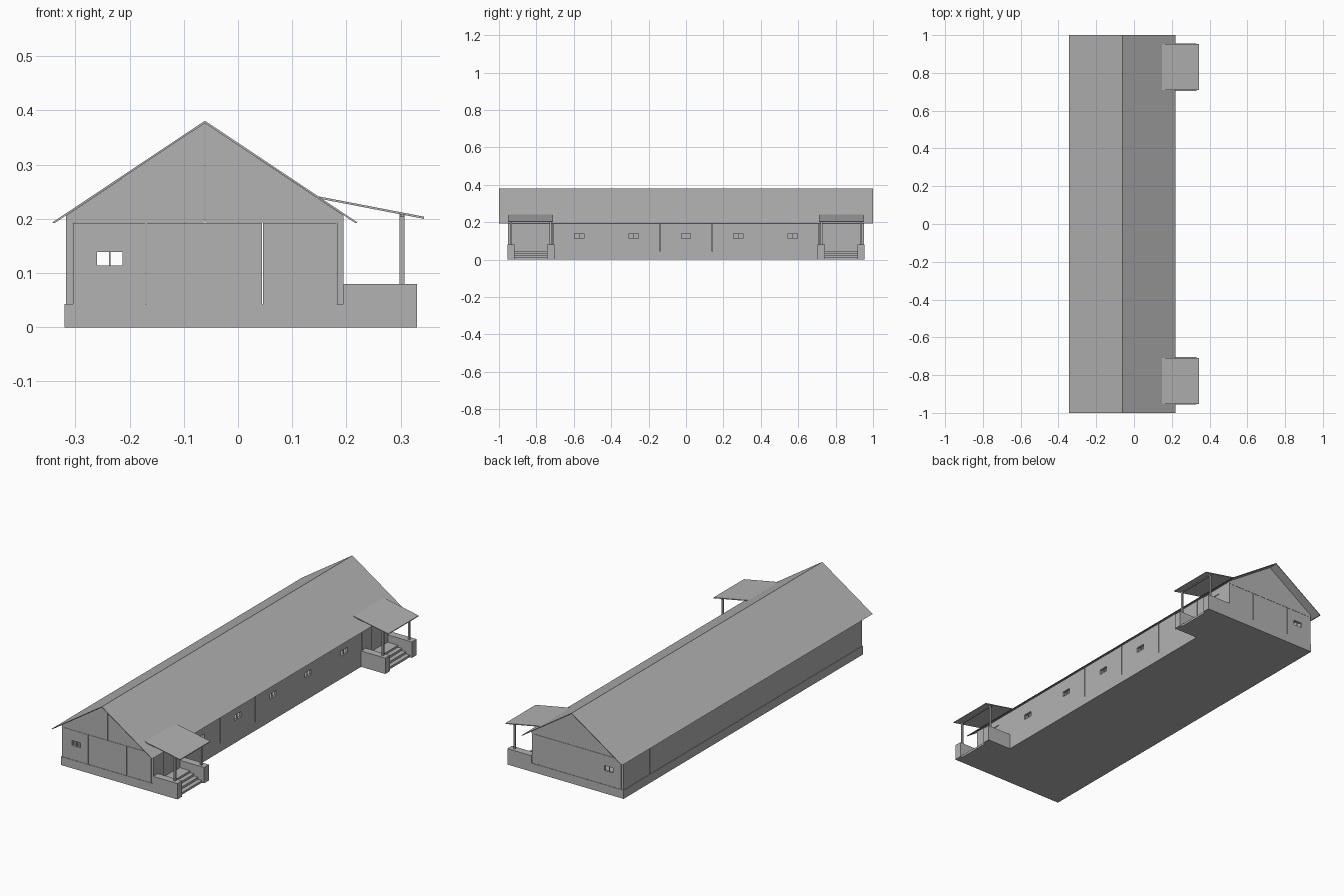
import bpy
import bmesh
from mathutils import Vector

cube = bpy.data.objects.get("Cube")
if cube:
    bpy.data.objects.remove(cube, do_unlink=True)

grey = bpy.data.materials.new("plain grey")
grey.use_nodes = True
colour = (0.45, 0.45, 0.45, 1)
grey.diffuse_color = colour
grey.node_tree.nodes["Principled BSDF"].inputs["Base Color"].default_value = colour

# Main dimensions
LEFT, RIGHT, RIDGE = -0.317, 0.195, -0.061
END, BASE, EAVE = 0.953, 0.043, 0.193
THICK, GAP = 0.012, 0.001


def finish(name, bm):
    bmesh.ops.recalc_face_normals(bm, faces=bm.faces)
    mesh = bpy.data.meshes.new(name)
    bm.to_mesh(mesh)
    bm.free()
    mesh.materials.append(grey)
    obj = bpy.data.objects.new(name, mesh)
    bpy.context.collection.objects.link(obj)
    return obj


def box(name, x, y, z):
    bm = bmesh.new()
    bmesh.ops.create_cube(bm, size=1)
    for v in bm.verts:
        v.co = [r[0] if c < 0 else r[1] for c, r in zip(v.co, (x, y, z))]
    return finish(name, bm)


def prism(name, profile, y0, y1):
    """Extrude an x-z outline along y."""
    bm = bmesh.new()
    face = bm.faces.new([bm.verts.new((x, y0, z)) for x, z in profile])
    grown = bmesh.ops.extrude_face_region(bm, geom=[face], use_keep_orig=True)
    moved = [g for g in grown["geom"] if isinstance(g, bmesh.types.BMVert)]
    bmesh.ops.translate(bm, verts=moved, vec=(0, y1 - y0, 0))
    return finish(name, bm)


def panel(name, side, pos, u, z, hole=None):
    """Upright wall panel centred on pos, with an optional opening."""
    us, zs = list(u), list(z)
    if hole:
        us = sorted(set(us + list(hole[:2])))
        zs = sorted(set(zs + list(hole[2:])))
    bm = bmesh.new()
    grid = [[bm.verts.new((pos, a, b) if side else (a, pos, b)) for b in zs] for a in us]
    for i in range(len(us) - 1):
        for j in range(len(zs) - 1):
            if hole and us[i] == hole[0] and zs[j] == hole[2]:
                continue
            bm.faces.new((grid[i][j], grid[i + 1][j], grid[i + 1][j + 1], grid[i][j + 1]))
    for v in [v for v in bm.verts if not v.link_faces]:
        bm.verts.remove(v)
    obj = finish(name, bm)
    mod = obj.modifiers.new("thickness", "SOLIDIFY")
    mod.thickness, mod.offset = THICK, 0
    return obj


def wall(name, side, pos, breaks, z, holes=()):
    """Row of panels with narrow joints between them."""
    for a, b in zip(breaks, breaks[1:]):
        hole = next((h for h in holes if a < h[0] < b), None)
        panel(name, side, pos, (a + GAP, b - GAP), z, hole)


# Plinth and floor
box("plinth", (LEFT - 0.003, RIGHT), (-END - 0.002, END + 0.002), (0, BASE))

# Long walls
tall = (BASE, 0.204)
windows = [(y - 0.025, y + 0.025, 0.114, 0.14) for y in (-0.57, -0.28, 0, 0.28, 0.57)]
doors = [(y - 0.042, y + 0.042, BASE, 0.17) for y in (-0.83, 0.83)]
wall("entrance_wall_panel", True, RIGHT - THICK / 2,
     [-END, -0.71, -0.42, -0.14, 0.14, 0.42, 0.71, END], tall, windows + doors)
wall("rear_wall_panel", True, LEFT + THICK / 2,
     [-END + i * 2 * END / 9 for i in range(10)], tall)
for y0, y1, z0, z1 in windows:
    mid = (y0 + y1) / 2
    box("window_mullion", (RIGHT - 0.009, RIGHT - 0.003), (mid - 0.001, mid + 0.001), (z0, z1))
for y0, y1, z0, z1 in doors:
    box("door", (RIGHT - 0.01, RIGHT - 0.004), (y0, y1), (z0, z1))

# End walls with windows and split gables
for s in (-1, 1):
    pos = s * (END - THICK / 2)
    wall("end_wall_panel", False, pos, [LEFT + THICK, -0.17, 0.045, RIGHT - THICK],
         (BASE, EAVE - GAP), [(-0.26, -0.213, 0.114, 0.139)])
    box("end_window_mullion", (-0.2375, -0.2355), (pos - 0.003, pos + 0.003), (0.114, 0.139))
    for edge, d in ((LEFT, -1), (RIGHT, 1)):
        prism("gable_panel", [(RIDGE + d * GAP, EAVE), (edge, EAVE), (edge, 0.206),
                              (RIDGE + d * GAP, 0.376)],
              pos - THICK / 2, pos + THICK / 2)

# Main roof
prism("main_roof", [(-0.343, EAVE), (RIDGE, 0.381), (0.221, EAVE), (0.216, 0.1925),
                    (RIDGE, 0.3765), (-0.338, 0.1925)], -1, 1)

# Entrance porches at both ends of the long wall
for s in (-1, 1):
    def across(a, b):
        return tuple(sorted((s * a, s * b)))

    for a, b in ((0.704, 0.742), (0.917, END + 0.002)):
        box("porch_side_wall", (RIGHT, 0.33), across(a, b), (0, 0.08))
    inner = across(0.742, 0.917)
    prism("porch_steps", [(RIGHT, 0), (0.318, 0), (0.318, 0.011), (0.296, 0.011),
                          (0.296, 0.022), (0.274, 0.022), (0.274, 0.033), (0.252, 0.033),
                          (0.252, BASE), (RIGHT, BASE)], *inner)
    for y in (0.725, 0.935):
        box("porch_post", (0.298, 0.307), across(y - 0.005, y + 0.005), (0.08, 0.21))
    box("porch_beam", (0.299, 0.306), across(0.715, 0.945), (0.203, 0.209))
    prism("porch_roof", [(0.146, 0.242), (0.343, 0.204), (0.343, 0.2),
                         (0.146, 0.238)], *across(0.71, 0.952))
